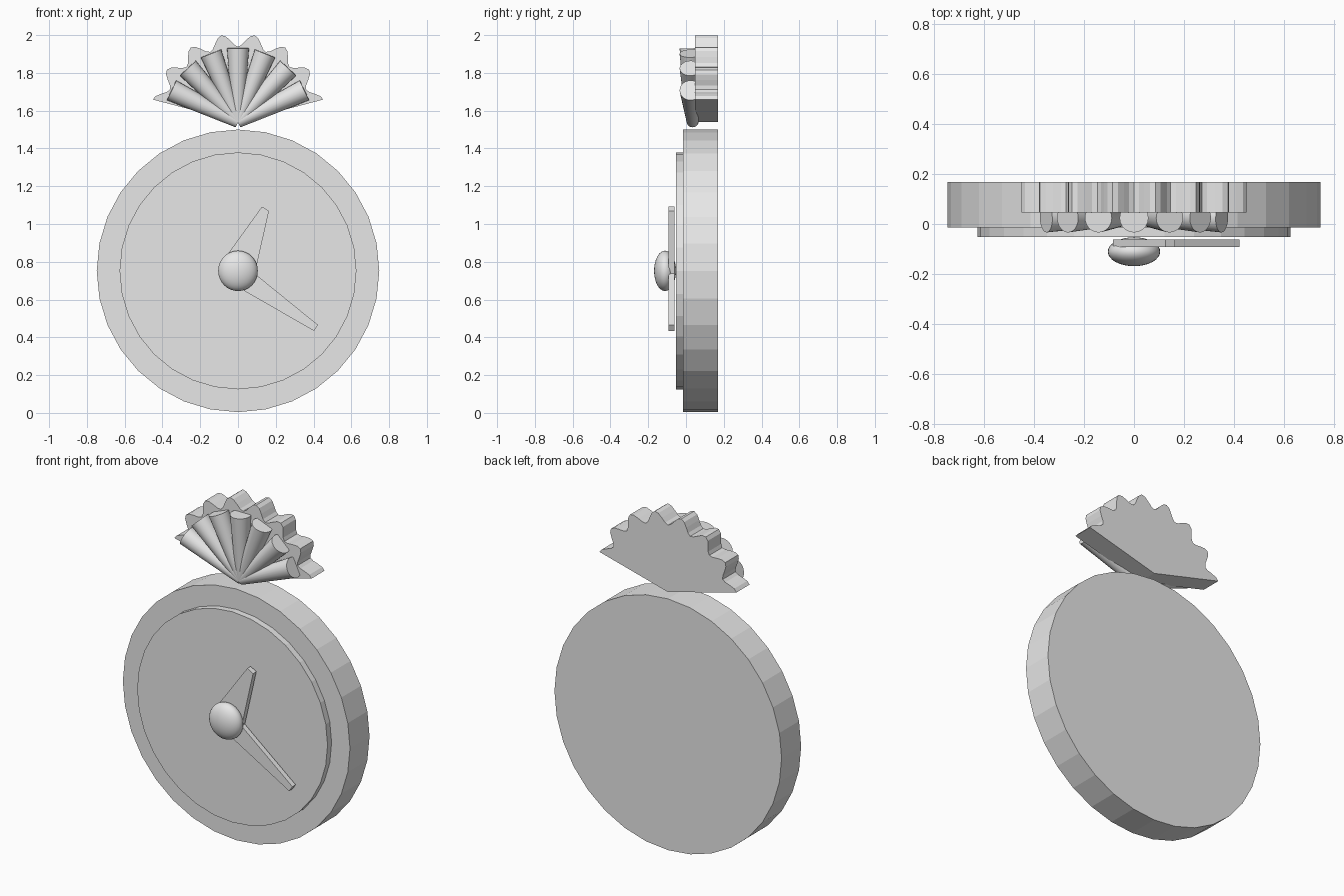
import bpy, bmesh, math
from mathutils import Vector

if "Cube" in bpy.data.objects:
    bpy.data.objects.remove(bpy.data.objects["Cube"])

grey = bpy.data.materials.new("light grey")
grey.diffuse_color = (0.8, 0.8, 0.8, 1)
grey.use_nodes = True
grey.node_tree.nodes["Principled BSDF"].inputs["Base Color"].default_value = grey.diffuse_color


def finish(name, bm, smooth=False):
    bmesh.ops.recalc_face_normals(bm, faces=bm.faces)
    me = bpy.data.meshes.new(name)
    bm.to_mesh(me)
    bm.free()
    me.materials.append(grey)
    ob = bpy.data.objects.new(name, me)
    bpy.context.collection.objects.link(ob)
    if smooth:
        bpy.ops.object.select_all(action='DESELECT')
        ob.select_set(True)
        bpy.context.view_layer.objects.active = ob
        bpy.ops.object.shade_smooth_by_angle(angle=math.radians(40))
    return ob


def plate(name, outline, y0, y1):
    """Extrude an (x, z) outline from y0 to y1."""
    bm = bmesh.new()
    front = bm.faces.new([bm.verts.new((x, y0, z)) for x, z in outline])
    ext = bmesh.ops.extrude_face_region(bm, geom=[front], use_keep_orig=True)
    moved = [v for v in ext["geom"] if isinstance(v, bmesh.types.BMVert)]
    bmesh.ops.translate(bm, verts=moved, vec=(0, y1 - y0, 0))
    return finish(name, bm)


def circle(r, z, n=32):
    return [(r * math.cos(math.tau * i / n), z + r * math.sin(math.tau * i / n))
            for i in range(n)]


# Round case and raised dial
plate("case", circle(0.748, 0.752), -0.015, 0.169)
plate("dial", circle(0.627, 0.752), -0.053, -0.015)

# Tapered hands
plate("hour_hand", [(-0.085, 0.798), (0.085, 0.72), (0.164, 1.069), (0.127, 1.092)],
      -0.093, -0.062)
plate("minute_hand", [(-0.043, 0.69), (0.402, 0.434), (0.423, 0.466), (0.03, 0.785)],
      -0.093, -0.062)

# Flattened centre knob
bm = bmesh.new()
bmesh.ops.create_uvsphere(bm, u_segments=32, v_segments=16, radius=1)
bmesh.ops.scale(bm, verts=bm.verts, vec=(0.105, 0.058, 0.107))
bmesh.ops.translate(bm, verts=bm.verts, vec=(0, -0.111, 0.752))
finish("centre_knob", bm, True)

# Scalloped fan behind the ribs
PIVOT, STEP = 1.54, 21.5
fan = [(0, PIVOT)]
for i in range(57):
    a = (i / 8 - 3.5) * STEP
    r = 0.433 - 0.034 * math.cos(math.tau * a / STEP)
    fan.append((r * math.sin(math.radians(a)), PIVOT + r * math.cos(math.radians(a))))
plate("scalloped_fan", fan, 0.047, 0.169)

# Seven conical ribs spreading from the pivot
for k in range(-3, 4):
    a = math.radians(k * STEP)
    base = Vector((0, 0.035, PIVOT))
    tip = Vector((0.39 * math.sin(a), 0.024, PIVOT + 0.39 * math.cos(a)))
    axis = tip - base
    bm = bmesh.new()
    bmesh.ops.create_cone(bm, cap_ends=True, segments=24, radius1=0.031,
                          radius2=0.058, depth=axis.length)
    bmesh.ops.rotate(bm, verts=bm.verts, cent=(0, 0, 0),
                     matrix=Vector((0, 0, 1)).rotation_difference(axis).to_matrix())
    bmesh.ops.translate(bm, verts=bm.verts, vec=(base + tip) / 2)
    finish("fan_rib_%d" % (k + 4), bm, True)
